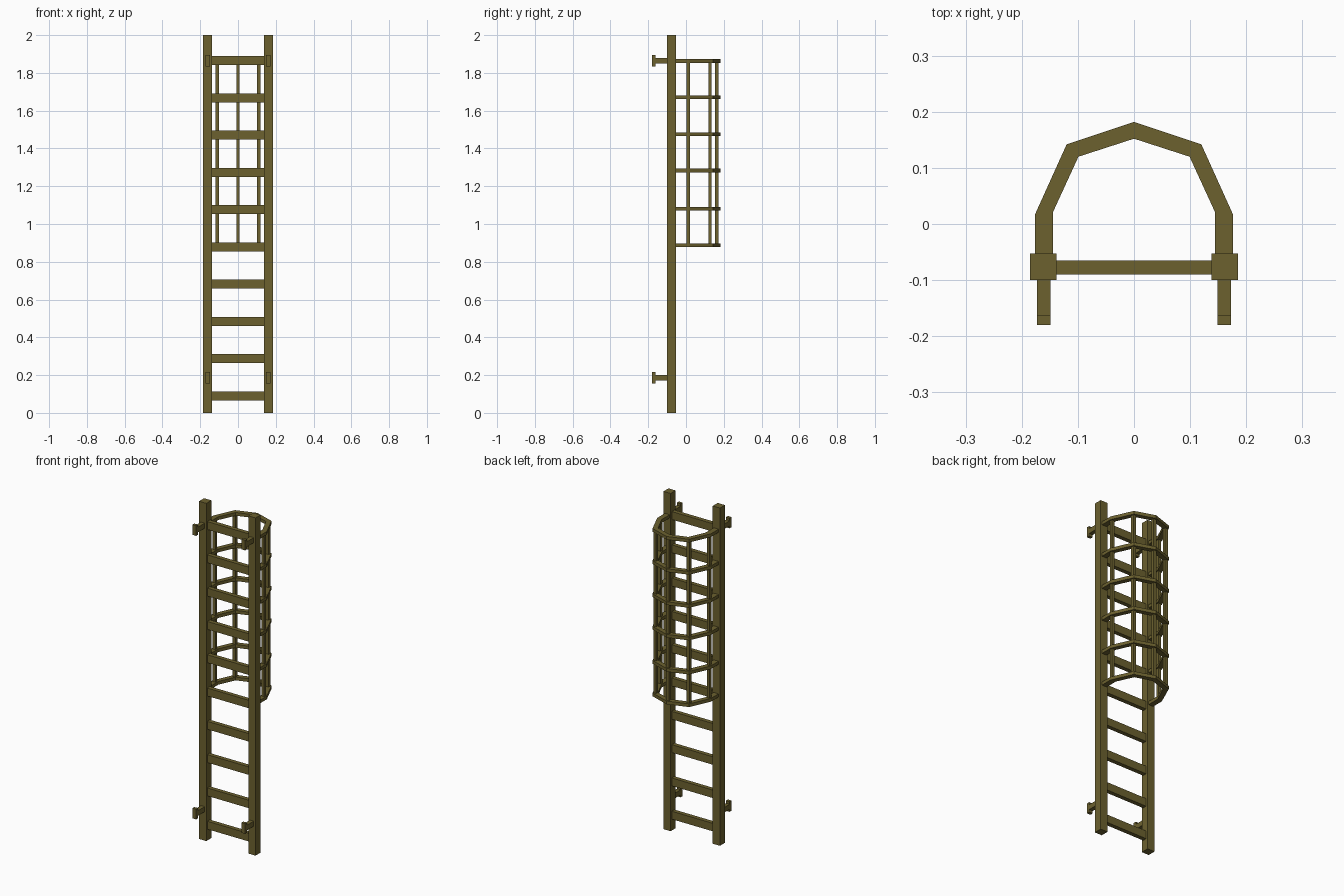
import bpy, bmesh

if "Cube" in bpy.data.objects:
    bpy.data.objects.remove(bpy.data.objects["Cube"])

mat = bpy.data.materials.new("olive metal")
mat.diffuse_color = (0.15, 0.12, 0.028, 1)
mat.use_nodes = True
mat.node_tree.nodes["Principled BSDF"].inputs["Base Color"].default_value = mat.diffuse_color


def finish(bm, name):
    bmesh.ops.recalc_face_normals(bm, faces=bm.faces)
    mesh = bpy.data.meshes.new(name)
    bm.to_mesh(mesh)
    bm.free()
    mesh.materials.append(mat)
    ob = bpy.data.objects.new(name, mesh)
    bpy.context.collection.objects.link(ob)
    return ob


def box(name, x0, x1, y0, y1, z0, z1):
    bm = bmesh.new()
    bmesh.ops.create_cube(bm, size=1)
    for v in bm.verts:
        v.co = (x1 if v.co.x > 0 else x0, y1 if v.co.y > 0 else y0, z1 if v.co.z > 0 else z0)
    return finish(bm, name)


def tee(name, x0, x1, z):
    # T-shaped side profile extruded across x
    pts = [(-0.10, -0.015), (-0.162, -0.015), (-0.162, -0.03), (-0.18, -0.03),
           (-0.18, 0.03), (-0.162, 0.03), (-0.162, 0.015), (-0.10, 0.015)]
    bm = bmesh.new()
    f = bm.faces.new([bm.verts.new((x0, y, z + h)) for y, h in pts])
    r = bmesh.ops.extrude_face_region(bm, geom=[f])
    for v in r["geom"]:
        if isinstance(v, bmesh.types.BMVert):
            v.co.x = x1
    # the extruded base face stays in place to close the solid
    if not f.is_valid:
        bm.faces.new([v for v in bm.verts if v.co.x == x0])
    return finish(bm, name)


def hoop(name, z, h):
    # faceted band: outer and inner outlines, mirrored about x
    outer = [(-0.176, -0.06), (-0.176, 0.018), (-0.12, 0.142), (0, 0.182)]
    inner = [(-0.144, -0.06), (-0.144, 0.022), (-0.099, 0.12), (0, 0.152)]
    full = lambda p: p + [(-x, y) for x, y in reversed(p[:-1])]
    bm = bmesh.new()
    rings = []
    for o, i in zip(full(outer), full(inner)):
        rings.append([bm.verts.new((*p, z + s * h / 2)) for p, s in ((o, -1), (o, 1), (i, 1), (i, -1))])
    for a, b in zip(rings, rings[1:]):
        for k in range(4):
            j = (k + 1) % 4
            bm.faces.new((a[k], a[j], b[j], b[k]))
    bm.faces.new(rings[0])
    bm.faces.new(rings[-1])
    return finish(bm, name)


# side rails and wall brackets
for side, s in (("left", -1), ("right", 1)):
    c = s * 0.1615
    box(f"{side}_rail", c - 0.0235, c + 0.0235, -0.1, -0.053, 0, 2)
    for level, z in (("lower", 0.186), ("upper", 1.865)):
        tee(f"{side}_{level}_bracket", s * 0.1605 - 0.012, s * 0.1605 + 0.012, z)

# rungs
for i in range(10):
    z = 0.09 + i * 0.1972
    box(f"rung_{i + 1}", -0.142, 0.142, -0.09, -0.065, z - 0.0235, z + 0.0235)

# safety cage hoops
for i, z in enumerate((0.888, 1.081, 1.283, 1.476, 1.672, 1.863)):
    hoop(f"cage_hoop_{i + 1}", z, 0.019)

# vertical cage bars
for i, (x, y) in enumerate(((-0.16, 0.012), (-0.109, 0.127), (0, 0.163), (0.109, 0.127), (0.16, 0.012))):
    box(f"cage_bar_{i + 1}", x - 0.009, x + 0.009, y - 0.009, y + 0.009, 0.885, 1.866)
